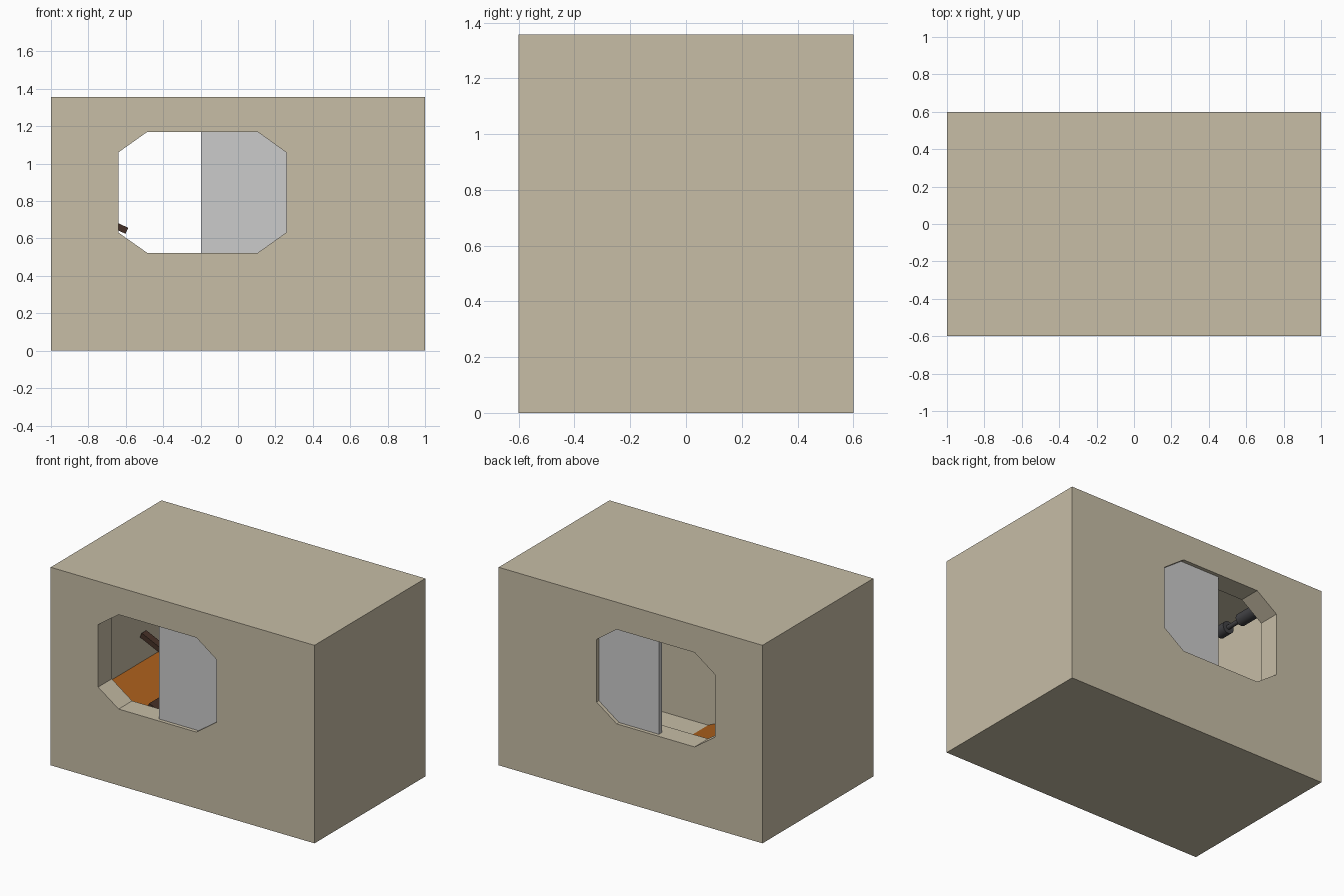
import bpy, math
from mathutils import Vector

if "Cube" in bpy.data.objects:
    bpy.data.objects.remove(bpy.data.objects["Cube"])


def mat(name, col):
    m = bpy.data.materials.new(name)
    m.diffuse_color = (*col, 1)
    m.use_nodes = True
    m.node_tree.nodes["Principled BSDF"].inputs["Base Color"].default_value = m.diffuse_color
    return m


TAN = mat("tan", (0.57, 0.51, 0.38))
ORANGE = mat("orange", (0.42, 0.12, 0.012))
BROWN = mat("dark_brown", (0.06, 0.03, 0.02))
DARK = mat("dark_grey", (0.055, 0.055, 0.06))


def prism(name, pts, y0, y1, m=None):
    """Extrude an x-z outline along y."""
    n = len(pts)
    verts = [(x, y, z) for y in (y0, y1) for x, z in pts]
    faces = [tuple(range(n)), tuple(range(2 * n - 1, n - 1, -1))]
    faces += [(i, i + n, (i + 1) % n + n, (i + 1) % n) for i in range(n)]
    me = bpy.data.meshes.new(name)
    me.from_pydata(verts, [], faces)
    o = bpy.data.objects.new(name, me)
    bpy.context.collection.objects.link(o)
    if m:
        me.materials.append(m)
    return o


def rect(x0, x1, z0, z1):
    return [(x0, z0), (x1, z0), (x1, z1), (x0, z1)]


def rod(name, x, z, y0, y1, r):
    bpy.ops.mesh.primitive_cylinder_add(vertices=20, radius=r, depth=y1 - y0,
                                        location=(x, (y0 + y1) / 2, z),
                                        rotation=(math.pi / 2, 0, 0))
    o = bpy.context.object
    o.name = name
    o.data.materials.append(DARK)
    bpy.ops.object.shade_smooth_by_angle()


def cut(target, cutter):
    mod = target.modifiers.new("cut", 'BOOLEAN')
    mod.operation = 'DIFFERENCE'
    mod.solver = 'EXACT'
    mod.object = cutter
    bpy.context.view_layer.objects.active = target
    bpy.ops.object.modifier_apply(modifier=mod.name)
    bpy.data.objects.remove(cutter)


# Hollow housing with an octagonal window through front and back
XW, YW, FLOOR = 0.77, 0.453, 0.10
octagon = [(-0.485, 0.523), (0.105, 0.523), (0.258, 0.632), (0.258, 1.06),
           (0.105, 1.17), (-0.485, 1.17), (-0.64, 1.06), (-0.64, 0.632)]
housing = prism("housing", rect(-1, 1, 0, 1.357), -0.6, 0.6, TAN)
cut(housing, prism("cavity_cutter", rect(-XW, XW, FLOOR, 1.28), -YW, YW))
cut(housing, prism("window_cutter", octagon, -0.7, 0.7))

# Half-open sliding panels, front and back
half = [(-0.197, 0.523)] + octagon[1:5] + [(-0.197, 1.17)]
for name, s in (("front_panel", -1), ("back_panel", 1)):
    y = sorted((s * 0.575, s * 0.54))
    prism(name, half, *y)

# Orange ramp running down from the left inner wall
prism("ramp", [(-XW, FLOOR), (0.15, FLOOR), (-XW, 0.52)], -YW, YW, ORANGE)

# Raised cross slat on the ramp and a tilted lever above it
d = Vector((0.92, -0.42)).normalized()
n = Vector((-d.y, d.x))


def tilted(x, z, w, h):
    p = Vector((x, z))
    return [tuple(p), tuple(p + d * w), tuple(p + d * w + n * h), tuple(p + n * h)]


prism("ramp_slat", tilted(-0.51, 0.398, 0.07, 0.03), -0.25, YW, BROWN)
prism("lever", tilted(-0.765, 0.70, 0.18, 0.035), 0.03, 0.08, BROWN)

# Dark rollers high on the left wall
rod("long_roller", -0.69, 1.215, 0.20, 0.40, 0.042)
rod("short_roller", -0.69, 1.215, 0.0, 0.08, 0.042)
rod("roller_axle", -0.69, 1.215, -0.2, YW, 0.015)

for o in bpy.context.scene.objects:
    bpy.context.view_layer.objects.active = o
    o.select_set(True)
bpy.ops.object.mode_set(mode='EDIT')
bpy.ops.mesh.select_all(action='SELECT')
bpy.ops.mesh.normals_make_consistent(inside=False)
bpy.ops.object.mode_set(mode='OBJECT')
